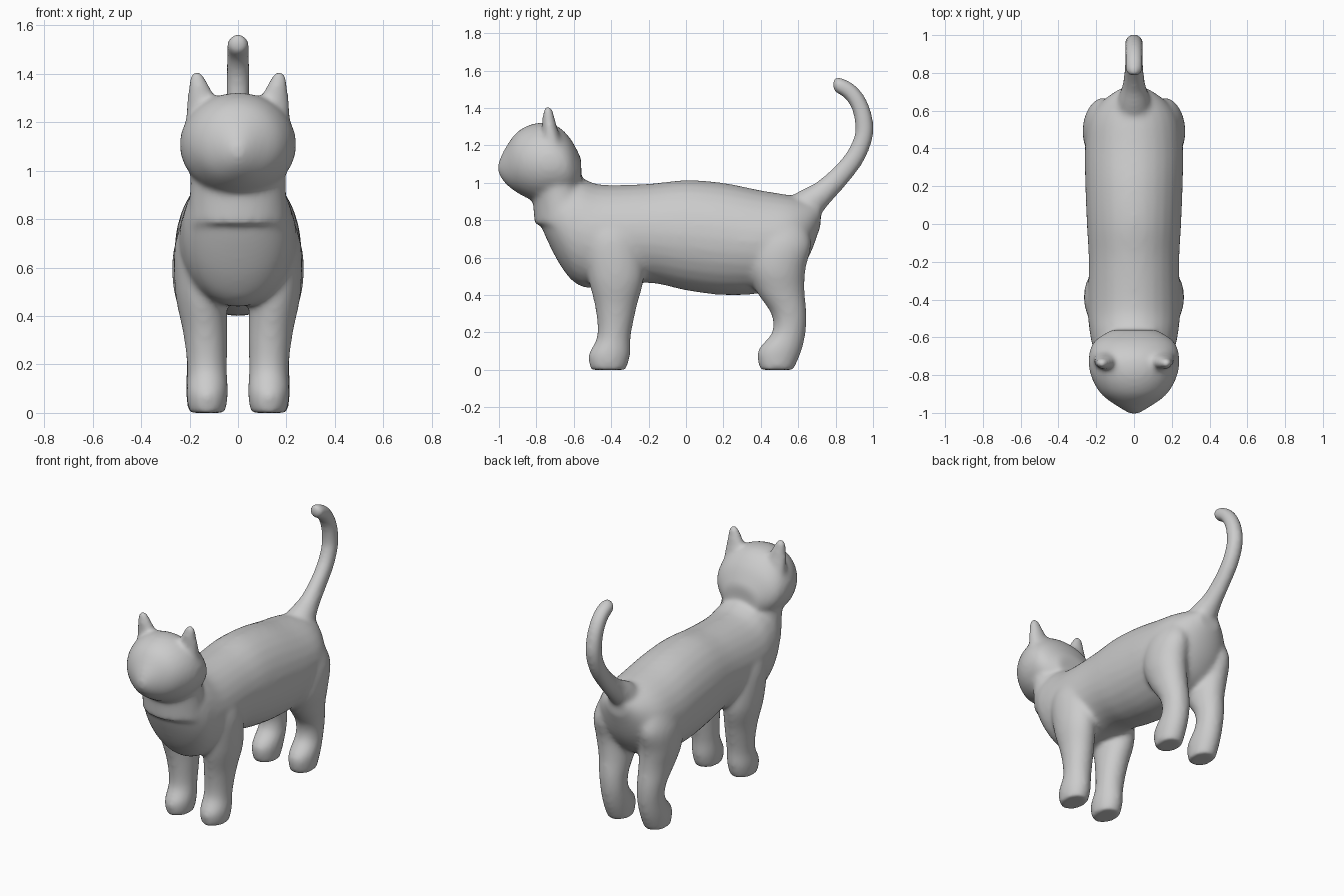
import bpy, bmesh
from math import cos, sin, pi
from mathutils import Vector

bm = bmesh.new()
X, Y, Z = Vector((1, 0, 0)), Vector((0, 1, 0)), Vector((0, 0, 1))


def spline(rows, steps=5):
    """Catmull-Rom interpolation of the section rows."""
    out = []
    for i in range(len(rows) - 1):
        a, b = rows[max(i - 1, 0)], rows[i]
        c, d = rows[i + 1], rows[min(i + 2, len(rows) - 1)]
        for s in range(steps):
            t = s / steps
            out.append([0.5 * (2 * q + (r - p) * t + (2 * p - 5 * q + 4 * r - w) * t * t
                               + (3 * q - p - 3 * r + w) * t ** 3)
                        for p, q, r, w in zip(a, b, c, d)])
    return out + [list(rows[-1])]


def loft(rows, axis=None, side=1, n=28):
    """Closed tube of ellipses: rows are x, y, z, half width, half depth."""
    rows = spline(rows)
    rings = []
    for i, (x, y, z, rx, rd) in enumerate(rows):
        a, b = rows[max(i - 1, 0)], rows[min(i + 1, len(rows) - 1)]
        d = axis or Vector((0, b[1] - a[1], b[2] - a[2])).normalized()
        up = d.cross(X)
        c = Vector((x * side, y, z))
        rings.append([bm.verts.new(c + X * rx * cos(2 * pi * k / n) + up * rd * sin(2 * pi * k / n))
                      for k in range(n)])
    faces = [bm.faces.new((p[k], p[(k + 1) % n], q[(k + 1) % n], q[k]))
             for p, q in zip(rings, rings[1:]) for k in range(n)]
    faces += [bm.faces.new(rings[0]), bm.faces.new(rings[-1])]
    bmesh.ops.recalc_face_normals(bm, faces=faces)


# torso
loft([(0, -.81, .92, .06, .05), (0, -.75, .87, .16, .16), (0, -.66, .79, .215, .25),
      (0, -.57, .74, .235, .29), (0, -.45, .715, .245, .275), (0, -.2, .73, .24, .265),
      (0, 0, .72, .25, .295), (0, .2, .70, .258, .30), (0, .4, .685, .26, .275),
      (0, .55, .70, .24, .235), (0, .65, .75, .17, .16), (0, .72, .83, .07, .06)], Y)

# neck
loft([(0, -.64, .78, .21, .17), (0, -.68, .95, .197, .145), (0, -.71, 1.08, .20, .14)], Z)

# head
loft([(0, -1.005, 1.08, .02, .025), (0, -.97, 1.09, .08, .09), (0, -.9, 1.11, .175, .165),
      (0, -.8, 1.11, .23, .21), (0, -.7, 1.105, .24, .205), (0, -.62, 1.08, .21, .16),
      (0, -.56, 1.04, .12, .09)], Y)

# tail
loft([(0, .56, .81, .11, .10), (0, .66, .89, .085, .085), (0, .74, .955, .06, .065),
      (0, .83, 1.045, .05, .057), (0, .905, 1.14, .05, .052), (0, .948, 1.24, .05, .05),
      (0, .952, 1.32, .05, .05), (0, .93, 1.41, .049, .047), (0, .88, 1.485, .048, .045),
      (0, .81, 1.525, .045, .042), (0, .785, 1.53, .025, .025)])

for side in (-1, 1):
    # ears
    loft([(.14, -.71, 1.17, .08, .06), (.147, -.725, 1.27, .066, .045),
          (.157, -.733, 1.33, .051, .036), (.167, -.737, 1.38, .034, .028),
          (.172, -.737, 1.412, .014, .016)], Z, side)
    # front legs
    loft([(.15, -.42, .82, .06, .10), (.165, -.40, .7, .095, .15), (.155, -.375, .5, .105, .15),
          (.135, -.375, .33, .092, .11), (.127, -.385, .18, .082, .09),
          (.127, -.41, .08, .086, .112), (.127, -.415, 0, .075, .095)], Z, side)
    # hind legs
    loft([(.14, .50, .82, .07, .12), (.16, .50, .68, .105, .17), (.158, .485, .54, .112, .155),
          (.145, .505, .42, .10, .13), (.137, .55, .30, .085, .095), (.132, .55, .2, .08, .09),
          (.132, .50, .1, .084, .118), (.132, .485, 0, .074, .09)], Z, side)

mesh = bpy.data.meshes.new("cat_body")
bm.to_mesh(mesh)
bm.free()
cat = bpy.data.objects.new("cat_body", mesh)
bpy.context.collection.objects.link(cat)

# fuse the parts into one soft skin
fuse = cat.modifiers.new("fuse", 'REMESH')
fuse.mode, fuse.voxel_size, fuse.use_smooth_shade = 'VOXEL', .013, True
soften = cat.modifiers.new("soften", 'SMOOTH')
soften.factor, soften.iterations = .5, 16
